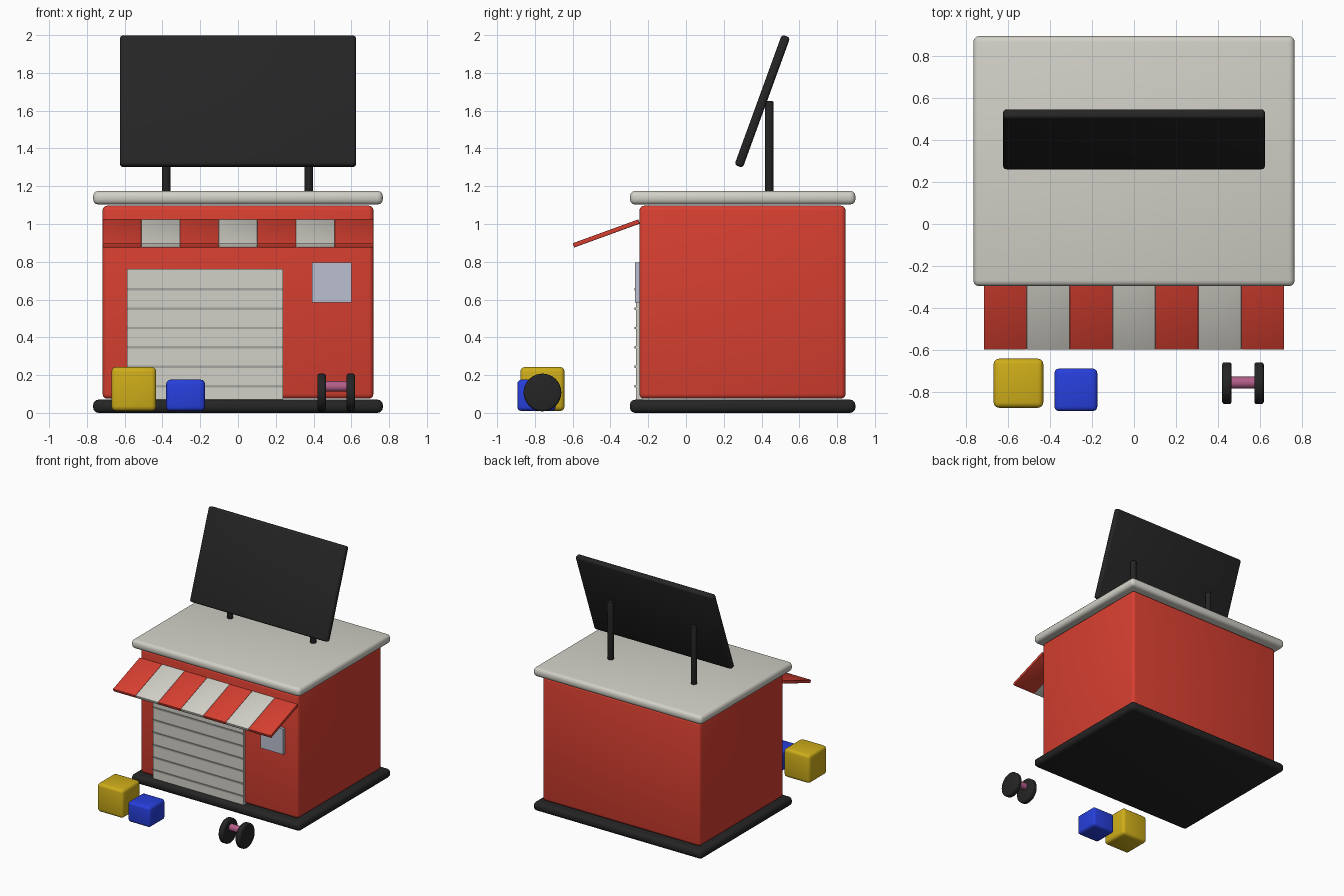
import bpy
import math
from mathutils import Matrix

old = bpy.data.objects.get("Cube")
if old:
    bpy.data.objects.remove(old, do_unlink=True)


def material(name, r, g, b):
    m = bpy.data.materials.new(name)
    m.use_nodes = True
    m.diffuse_color = (r, g, b, 1)
    bsdf = m.node_tree.nodes["Principled BSDF"]
    bsdf.inputs["Base Color"].default_value = (r, g, b, 1)
    bsdf.inputs["Roughness"].default_value = 0.7
    return m


RED = material("red paint", 0.68, 0.05, 0.03)
WHITE = material("warm white", 0.64, 0.63, 0.57)
BLACK = material("charcoal", 0.018, 0.018, 0.018)
GREY = material("slat grey", 0.38, 0.38, 0.36)
GLASS = material("pale glass", 0.50, 0.52, 0.64)
YELLOW = material("yellow", 0.62, 0.42, 0.01)
BLUE = material("blue", 0.02, 0.05, 0.72)
PINK = material("pink", 0.45, 0.11, 0.25)


def finish(name, mat, bevel, segments=3):
    """Name the active object, colour it and round its edges."""
    ob = bpy.context.object
    ob.name = ob.data.name = name
    ob.data.materials.append(mat)
    if bevel:
        mod = ob.modifiers.new("rounded edges", "BEVEL")
        mod.width = bevel
        mod.segments = segments
        mod.limit_method = "ANGLE"
        mod.angle_limit = math.radians(40)
        bpy.ops.object.modifier_apply(modifier=mod.name)
    bpy.ops.object.shade_smooth_by_angle(angle=math.radians(35))
    return ob


def box(name, mat, x, y, z, bevel=0.0, tilt=0.0):
    """Box from (min, max) ranges, optionally tilted about its own x axis."""
    ranges = (x, y, z)
    centre = [(a + b) / 2 for a, b in ranges]
    bpy.ops.mesh.primitive_cube_add(size=1, location=centre)
    ob = bpy.context.object
    ob.data.transform(Matrix.Diagonal([b - a for a, b in ranges] + [1]))
    finish(name, mat, bevel)
    ob.rotation_euler.x = math.radians(tilt)
    return ob


def around(c, size):
    return (c - size / 2, c + size / 2)


def rod(name, mat, centre, radius, length, bevel=0.0, sideways=False, sides=24):
    bpy.ops.mesh.primitive_cylinder_add(
        vertices=sides, radius=radius, depth=length, location=centre,
        rotation=(0, math.pi / 2 if sideways else 0, 0))
    return finish(name, mat, bevel)


# Building shell
FOOTPRINT = ((-0.767, 0.767), (-0.297, 0.897))
box("base_slab", BLACK, *FOOTPRINT, (0, 0.07), 0.028)
box("walls", RED, (-0.717, 0.717), (-0.247, 0.845), (0.075, 1.097), 0.025)
box("roof_slab", WHITE, *FOOTPRINT, (1.103, 1.175), 0.028)

# Roller shutter with raised slats
box("shutter", WHITE, (-0.588, 0.238), (-0.266, -0.23), (0.072, 0.762))
for i in range(6):
    box(f"shutter_slat_{i + 1}", GREY, (-0.588, 0.238), (-0.272, -0.25),
        around(0.142 + i * 0.1025, 0.013))

# Service window
box("window", GLASS, (0.392, 0.6), (-0.27, -0.23), (0.585, 0.795))

# Sloping striped awning
STRIPE = 1.434 / 7
for i in range(7):
    box(f"awning_stripe_{i + 1}", WHITE if i % 2 else RED,
        around((i - 3) * STRIPE, STRIPE), around(-0.422, 0.37),
        around(0.95, 0.024), 0.003, tilt=20)

# Tilted rooftop board on two posts
box("sign_board", BLACK, (-0.625, 0.625), around(0.404, 0.047),
    around(1.65, 0.734), 0.016, tilt=-20)
for side, x in (("left", 0.375), ("right", -0.38)):
    rod(f"sign_post_{side}", BLACK, (x, 0.44, 1.411), 0.023, 0.478, 0.005)

# Crates in front
box("yellow_crate", YELLOW, (-0.67, -0.433), (-0.877, -0.643), (0.01, 0.243), 0.025)
box("blue_crate", BLUE, (-0.38, -0.175), (-0.893, -0.69), (0.01, 0.176), 0.022)

# Dumbbell
rod("dumbbell_bar", PINK, (0.52, -0.757, 0.14), 0.028, 0.13, sideways=True)
for side, x in (("left", 0.597), ("right", 0.443)):
    rod(f"dumbbell_weight_{side}", BLACK, (x, -0.76, 0.108), 0.1, 0.045,
        0.012, sideways=True, sides=32)
